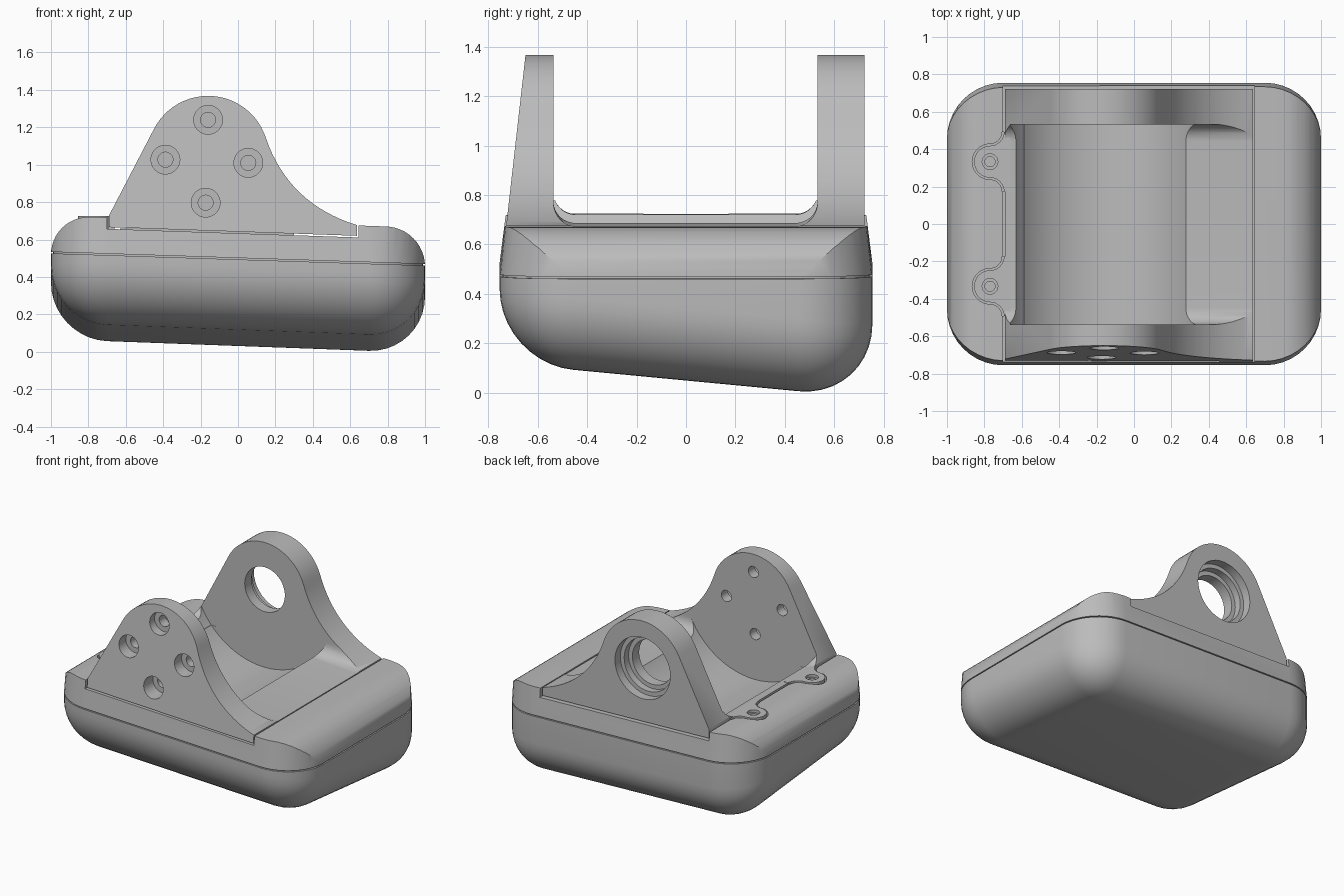
import bpy
import bmesh
from math import cos, sin, radians

cube = bpy.data.objects.get("Cube")
if cube:
    bpy.data.objects.remove(cube)

grey = bpy.data.materials.new("mid_grey")
grey.use_nodes = True
grey.diffuse_color = (0.5, 0.5, 0.5, 1)
grey.node_tree.nodes["Principled BSDF"].inputs["Base Color"].default_value = (0.5, 0.5, 0.5, 1)


def finish(name, bm):
    bmesh.ops.recalc_face_normals(bm, faces=bm.faces)
    mesh = bpy.data.meshes.new(name)
    bm.to_mesh(mesh)
    bm.free()
    mesh.materials.append(grey)
    ob = bpy.data.objects.new(name, mesh)
    bpy.context.collection.objects.link(ob)
    return ob


def block(name, xs, ys, low, high, top_inset=0, pick=None, radius=0.0):
    """Box whose low and high are functions of x, y; picked edges are rounded."""
    bm = bmesh.new()
    bmesh.ops.create_cube(bm, size=2)
    edges = [e for e in bm.edges if pick and pick(e)]
    for v in bm.verts:
        top = v.co.z > 0
        x, y = xs[v.co.x > 0], ys[v.co.y > 0]
        z = (high if top else low)(x, y)
        if top:
            y -= top_inset if y > 0 else -top_inset
        v.co = (x, y, z)
    if edges:
        bmesh.ops.bevel(bm, geom=edges, offset=radius, offset_type='OFFSET',
                        segments=10, profile=0.5, affect='EDGES', clamp_overlap=True)
    return finish(name, bm)


def prism(name, points, axis, lo, hi):
    """Outline extruded along y (points are x, z) or along z (points are x, y)."""
    bm = bmesh.new()
    place = (lambda p, d: (p[0], d, p[1])) if axis == 'y' else (lambda p, d: (p[0], p[1], d))
    ring_a = [bm.verts.new(place(p, lo)) for p in points]
    ring_b = [bm.verts.new(place(p, hi)) for p in points]
    bm.faces.new(ring_a)
    bm.faces.new(ring_b[::-1])
    n = len(points)
    for i in range(n):
        j = (i + 1) % n
        bm.faces.new((ring_a[i], ring_a[j], ring_b[j], ring_b[i]))
    return finish(name, bm)


def arc(cx, cy, r, a0, a1, n=12):
    angles = [radians(a0 + (a1 - a0) * i / n) for i in range(n + 1)]
    return [(cx + r * cos(a), cy + r * sin(a)) for a in angles]


def rod(cx, cz, r, lo, hi, axis='y', n=40):
    return prism("cutter", arc(cx, cz, r, 0, 360, n)[:-1], axis, lo, hi)


def combine(ob, other, operation='DIFFERENCE', keep=False):
    mod = ob.modifiers.new("bool", 'BOOLEAN')
    mod.operation, mod.object, mod.solver = operation, other, 'EXACT'
    bpy.context.view_layer.update()
    mesh = bpy.data.meshes.new_from_object(ob.evaluated_get(bpy.context.evaluated_depsgraph_get()))
    ob.modifiers.clear()
    ob.data = mesh
    if not keep:
        bpy.data.objects.remove(other)


def flat(z):
    return lambda x, y: z


def seam(offset):
    return lambda x, y: 0.4975 - 0.0325 * x + offset


def is_vertical(e):
    return abs(e.verts[0].co.z - e.verts[1].co.z) > 1


def is_vertical_or_bottom(e):
    return is_vertical(e) or e.verts[0].co.z < 0


def is_long_bottom(e):
    return abs(e.verts[0].co.x - e.verts[1].co.x) > 1 and e.verts[0].co.z < 0


def underside(x, y):
    return 0.075 - 0.037 * x - 0.095 * y


# Rounded lower shell, with a tilted underside
lower_shell = block("lower_shell", (-1, 1), (-0.755, 0.755), underside, seam(-0.004),
                    pick=is_vertical_or_bottom, radius=0.3)

# Recessed core behind the seam
core = block("seam_core", (-0.99, 0.99), (-0.745, 0.745), seam(-0.03), seam(0.03),
             pick=is_vertical, radius=0.3)

# Upper cover with rounded ends and a stepped seat for the bracket
upper_cover = block("upper_cover", (-1, 1), (-0.755, 0.755), seam(0.004), flat(0.8),
                    top_inset=0.035, pick=is_vertical, radius=0.3)
cover_profile = ([(-1, 0.3)] + arc(-0.8, 0.52, 0.2, 180, 90)
                 + [(-0.7, 0.717), (-0.7, 0.657), (0.645, 0.611), (0.645, 0.675)]
                 + arc(0.785, 0.455, 0.215, 90, 0) + [(1, 0.3)])
combine(upper_cover, prism("cutter", cover_profile, 'y', -1, 1), 'INTERSECT')

# Pocket through shell and cover for the bracket trough
for part in (lower_shell, core, upper_cover):
    combine(part, block("cutter", (-0.59, 0.26), (-0.54, 0.54), flat(0.44), flat(1.2)))

# Bracket outline: sloped left side, round head, concave right side
head_x, head_z = -0.16, 1.043
start, control, end = (0.149, 1.143), (0.27, 0.79), (0.636, 0.677)
sweep = []
for i in range(1, 17):
    t = i / 16
    sweep.append(tuple((1 - t) ** 2 * a + 2 * t * (1 - t) * b + t * t * c
                       for a, b, c in zip(start, control, end)))
outline = ([(-0.69, 0.666), (-0.69, 0.728)] + arc(head_x, head_z, 0.325, 153, 18, 24)
           + sweep + [(0.636, 0.62)])
bracket = prism("bracket", outline, 'y', -0.73, 0.722)
for v in bracket.data.vertices:
    if v.co.y < 0:
        v.co.y += 0.113 * (v.co.z - 0.66)
combine(bracket, block("liner", (-0.63, 0.3), (-0.57, 0.57), flat(0.41), flat(0.66)), 'UNION')

# Open the space between the plates, filleted at their feet, and the round trough
combine(bracket, block("cutter", (-0.9, 0.9), (-0.537, 0.533),
                       lambda x, y: 0.6975 - 0.0375 * x, flat(1.6),
                       pick=is_long_bottom, radius=0.09))
combine(bracket, rod(-0.165, 1.03, 0.56, -0.537, 0.533, n=72))

# Four counterbored screw holes in the front plate
for x, z in ((-0.16, 1.24), (-0.388, 1.027), (0.055, 1.01), (-0.173, 0.797)):
    combine(bracket, rod(x, z, 0.077, -0.9, -0.61))
    combine(bracket, rod(x, z, 0.04, -0.7, -0.5))

# Stepped bearing hole in the back plate
for r, y in ((0.16, 0.4), (0.19, 0.61), (0.22, 0.66)):
    combine(bracket, rod(head_x, 1.03, r, y, 0.9))


# Flared screw tabs on the left edge, each with a fine gap around it
def tab_outline(y, gap):
    r, flare = 0.085 + gap, 0.075 - gap
    lower = arc(-0.77, y - r - flare, flare, 0, 90, 8)
    upper = arc(-0.77, y + r + flare, flare, 270, 360, 8)
    return (lower + arc(-0.77, y, r, 270, 90, 16)[1:-1] + upper
            + [(-0.66, y + r + flare), (-0.66, y - r - flare)])


for side, y in (("right", -0.333), ("left", 0.333)):
    combine(upper_cover, prism("cutter", tab_outline(y, 0.01), 'z', 0.64, 0.9))
    tab = prism("screw_tab_" + side, tab_outline(y, 0), 'z', 0.62, 0.725)
    combine(tab, rod(-0.77, y, 0.042, 0.705, 0.9, 'z', 24))
    combine(tab, rod(-0.77, y, 0.027, 0.65, 0.9, 'z', 24))

# Smooth shading with crisp edges
bpy.ops.object.select_all(action='DESELECT')
for ob in bpy.context.scene.objects:
    if ob.type == 'MESH':
        ob.select_set(True)
        bpy.context.view_layer.objects.active = ob
bpy.ops.object.shade_smooth_by_angle(angle=radians(30))
